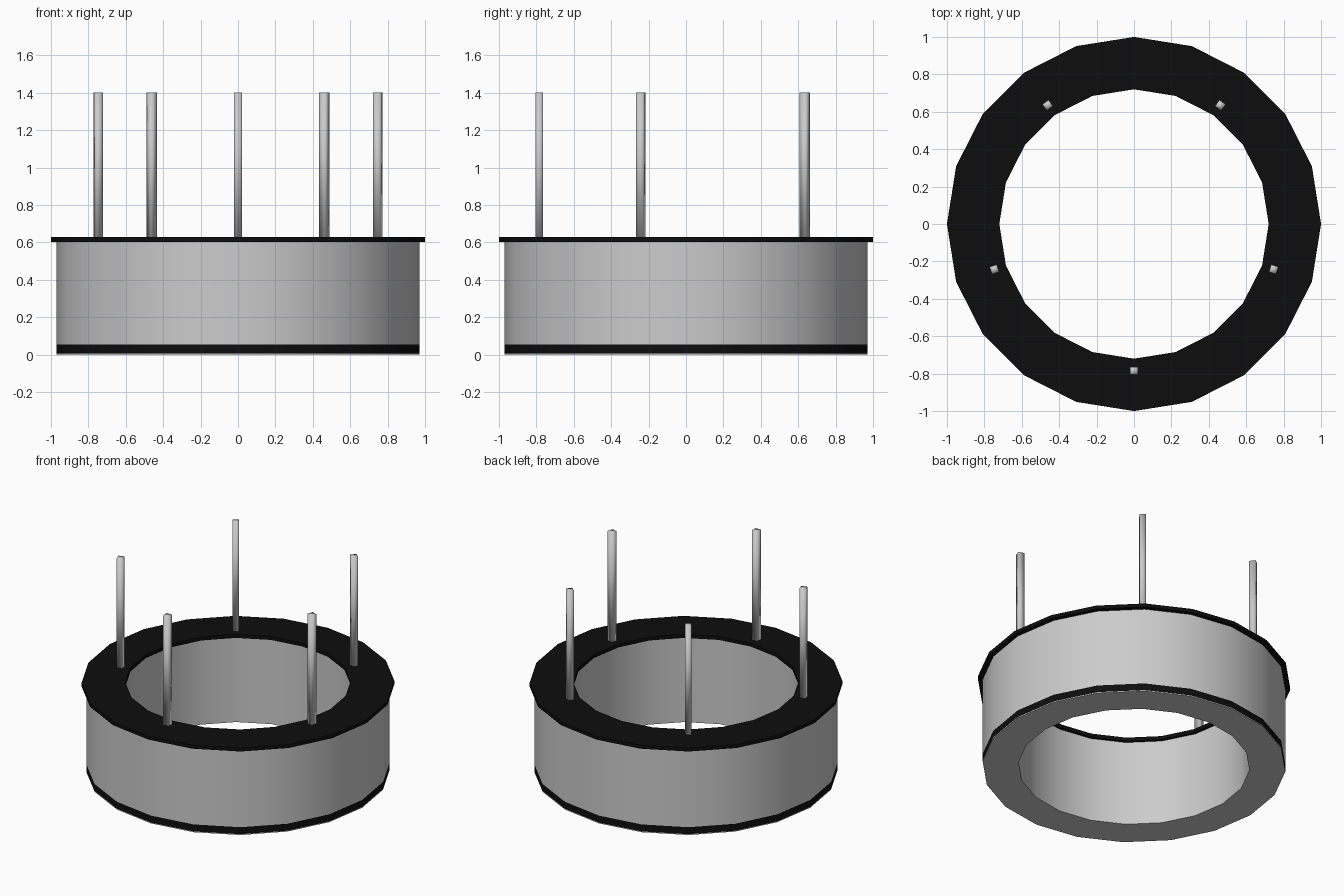
import bpy, bmesh, math
from mathutils import Matrix

if "Cube" in bpy.data.objects:
    bpy.data.objects.remove(bpy.data.objects["Cube"])

SIDES = 20
black = bpy.data.materials.new("black")
black.diffuse_color = (0.004, 0.004, 0.004, 1)
black.use_nodes = True
black.node_tree.nodes["Principled BSDF"].inputs["Base Color"].default_value = black.diffuse_color
grey = bpy.data.materials.new("grey")
grey.diffuse_color = (0.8, 0.8, 0.8, 1)
grey.use_nodes = True
grey.node_tree.nodes["Principled BSDF"].inputs["Base Color"].default_value = grey.diffuse_color


def finish(name, bm, mats=()):
    bmesh.ops.recalc_face_normals(bm, faces=bm.faces)
    me = bpy.data.meshes.new(name)
    bm.to_mesh(me)
    bm.free()
    ob = bpy.data.objects.new(name, me)
    bpy.context.collection.objects.link(ob)
    for m in mats:
        me.materials.append(m)
    return ob


def ring(name, profile, mats, slots):
    """Revolve a closed (radius, z) profile; slots gives a material per profile edge."""
    bm = bmesh.new()
    loops = []
    for i in range(SIDES):
        a = 2 * math.pi * i / SIDES
        loops.append([bm.verts.new((r * math.cos(a), r * math.sin(a), z)) for r, z in profile])
    n = len(profile)
    for i in range(SIDES):
        p, q = loops[i], loops[(i + 1) % SIDES]
        for j in range(n):
            k = (j + 1) % n
            f = bm.faces.new((p[j], q[j], q[k], p[k]))
            f.material_index = slots[j]
    ob = finish(name, bm, mats)
    bpy.ops.object.select_all(action='DESELECT')
    ob.select_set(True)
    bpy.context.view_layer.objects.active = ob
    bpy.ops.object.shade_smooth_by_angle(angle=math.radians(30))
    return ob


# Hollow wall with a black stripe around its foot
ring("ring_wall",
     [(0.74, 0), (0.97, 0), (0.97, 0.006), (0.97, 0.055), (0.97, 0.605), (0.74, 0.605)],
     [grey, black], [0, 0, 1, 0, 0, 0])

# Overhanging black top plate
ring("top_plate", [(0.72, 0.603), (1.0, 0.603), (1.0, 0.628), (0.72, 0.628)],
     [black], [0] * 4)

# Five square pins, softly shaded
for i in range(5):
    a = math.radians(-90 + 72 * i)
    bm = bmesh.new()
    bmesh.ops.create_cube(bm, size=1, matrix=Matrix.Rotation(a, 4, 'Z')
                          @ Matrix.Translation((0.785, 0, 1.01))
                          @ Matrix.Diagonal((0.041, 0.041, 0.78, 1)))
    pin = finish(f"pin_{i + 1}", bm)
    for p in pin.data.polygons:
        p.use_smooth = True
